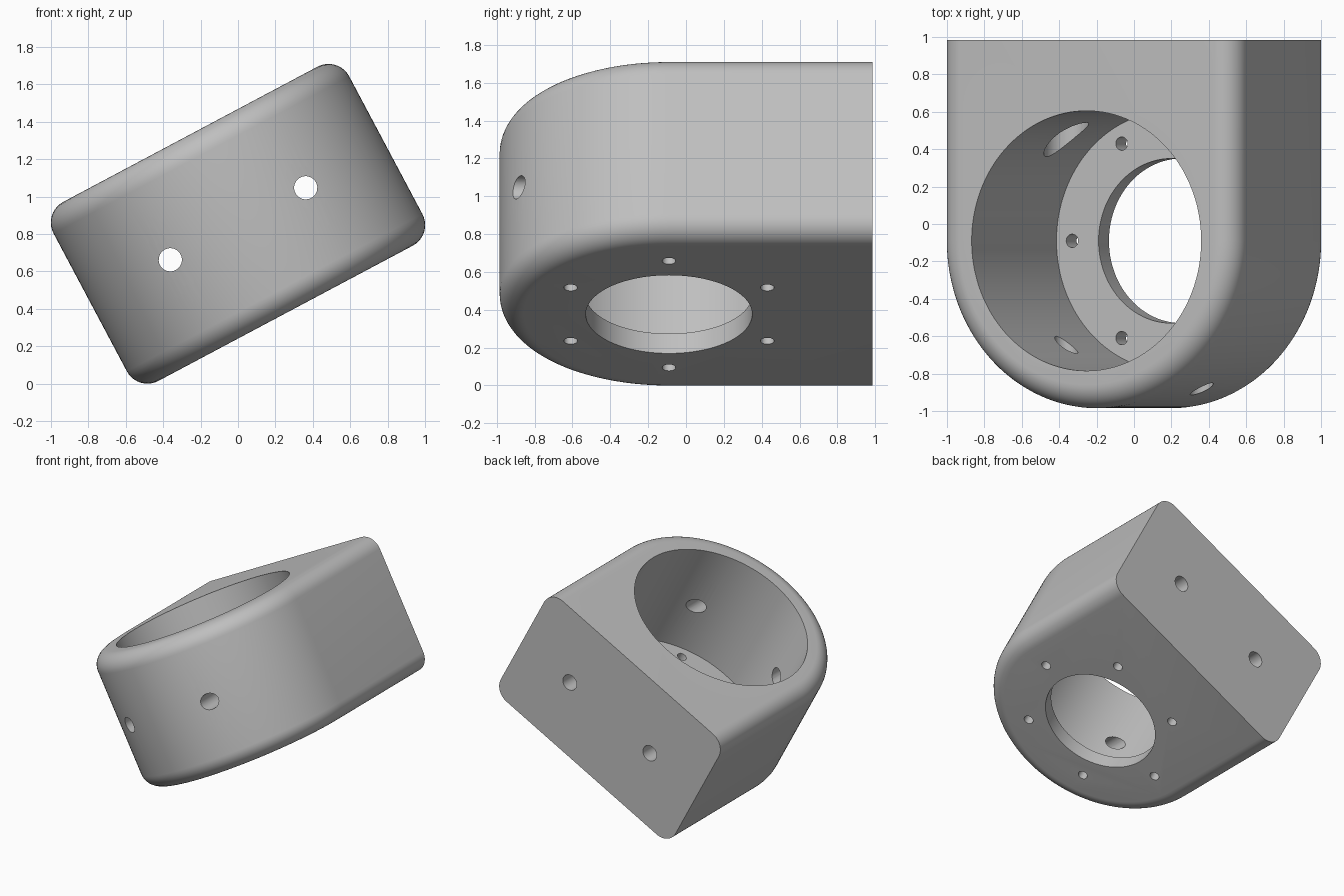
import bpy
import bmesh
from math import cos, sin, pi, radians
from mathutils import Matrix

cube = bpy.data.objects.get("Cube")
if cube:
    bpy.data.objects.remove(cube, do_unlink=True)

R, H, FILLET = 0.895, 1.084, 0.125      # outer radius, height, edge rounding
CY, BACK = -0.09, 0.985                 # ring centre and back face, along y
BORE, OPENING, FLOOR = 0.695, 0.44, 0.118
TILT = radians(28)

grey = bpy.data.materials.new("light grey")
grey.use_nodes = True
grey.diffuse_color = (0.52, 0.52, 0.52, 1)
grey.node_tree.nodes["Principled BSDF"].inputs["Base Color"].default_value = grey.diffuse_color


def make_object(name, bm):
    bmesh.ops.recalc_face_normals(bm, faces=bm.faces)
    mesh = bpy.data.meshes.new(name)
    bm.to_mesh(mesh)
    bm.free()
    mesh.materials.append(grey)
    obj = bpy.data.objects.new(name, mesh)
    bpy.context.collection.objects.link(obj)
    return obj


def u_outline(inset, steps=72):
    """Half round front with straight sides running to the back face."""
    r = R - inset
    arc = [(r * cos(pi + pi * i / steps), CY + r * sin(pi + pi * i / steps))
           for i in range(steps + 1)]
    return [(-r, BACK)] + arc + [(r, BACK)]


# Clamp body: U outlines lofted upwards, with rounded top and bottom edges
quarter = [pi / 2 * i / 10 for i in range(11)]
lower = [(FILLET * (1 - sin(a)), -H / 2 + FILLET * (1 - cos(a))) for a in quarter]
levels = lower + [(inset, -z) for inset, z in reversed(lower)]
bm = bmesh.new()
rings = [[bm.verts.new((x, y, z)) for x, y in u_outline(inset)] for inset, z in levels]
for a, b in zip(rings, rings[1:]):
    for i in range(len(a) - 1):
        bm.faces.new((a[i], a[i + 1], b[i + 1], b[i]))
bm.faces.new(rings[0])
bm.faces.new(rings[-1])
bm.faces.new([r[0] for r in rings] + [r[-1] for r in reversed(rings)])
body = make_object("clamp_body", bm)


def cut(name, radius, start, end, segments=32):
    """Drill a round hole between two points on an axis."""
    axis = [e - s for s, e in zip(start, end)]
    depth = sum(abs(c) for c in axis)
    middle = Matrix.Translation([(s + e) / 2 for s, e in zip(start, end)])
    if axis[1]:
        middle = middle @ Matrix.Rotation(pi / 2, 4, 'X')
    tool_bm = bmesh.new()
    bmesh.ops.create_cone(tool_bm, cap_ends=True, segments=segments, radius1=radius,
                          radius2=radius, depth=depth, matrix=middle)
    tool = make_object(name, tool_bm)
    tool.hide_render = True
    mod = body.modifiers.new(name, 'BOOLEAN')
    mod.operation = 'DIFFERENCE'
    mod.solver = 'EXACT'
    mod.object = tool
    return tool


# Main bore, floor opening and the ring of small floor holes
tools = [cut("bore_cutter", BORE, (0, CY, FLOOR - H / 2), (0, CY, H), 128),
         cut("opening_cutter", OPENING, (0, CY, -H), (0, CY, 0), 96)]
for k in range(6):
    x, y = 0.6 * cos(k * pi / 3), CY + 0.6 * sin(k * pi / 3)
    tools.append(cut("floor_hole_cutter", 0.036, (x, y, -H), (x, y, -0.2), 24))

# Mounting holes from front to back, widened where they leave the bore
for x in (-0.41, 0.41):
    tools.append(cut("mount_hole_cutter", 0.062, (x, -1.2, 0), (x, 1.2, 0)))
    tools.append(cut("counterbore_cutter", 0.12, (x, 0, 0), (x, 0.72, 0)))

# Bake the cuts, then tilt the body and stand it on the ground
bpy.context.view_layer.update()
baked = bpy.data.meshes.new_from_object(
    body.evaluated_get(bpy.context.evaluated_depsgraph_get()))
body.modifiers.clear()
body.data = baked
for tool in tools:
    bpy.data.objects.remove(tool, do_unlink=True)
baked.transform(Matrix.Rotation(-TILT, 4, 'Y'))
baked.transform(Matrix.Translation((0, 0, -min(v.co.z for v in baked.vertices))))

bpy.ops.object.select_all(action='DESELECT')
body.select_set(True)
bpy.context.view_layer.objects.active = body
bpy.ops.object.shade_smooth_by_angle(angle=radians(30))
